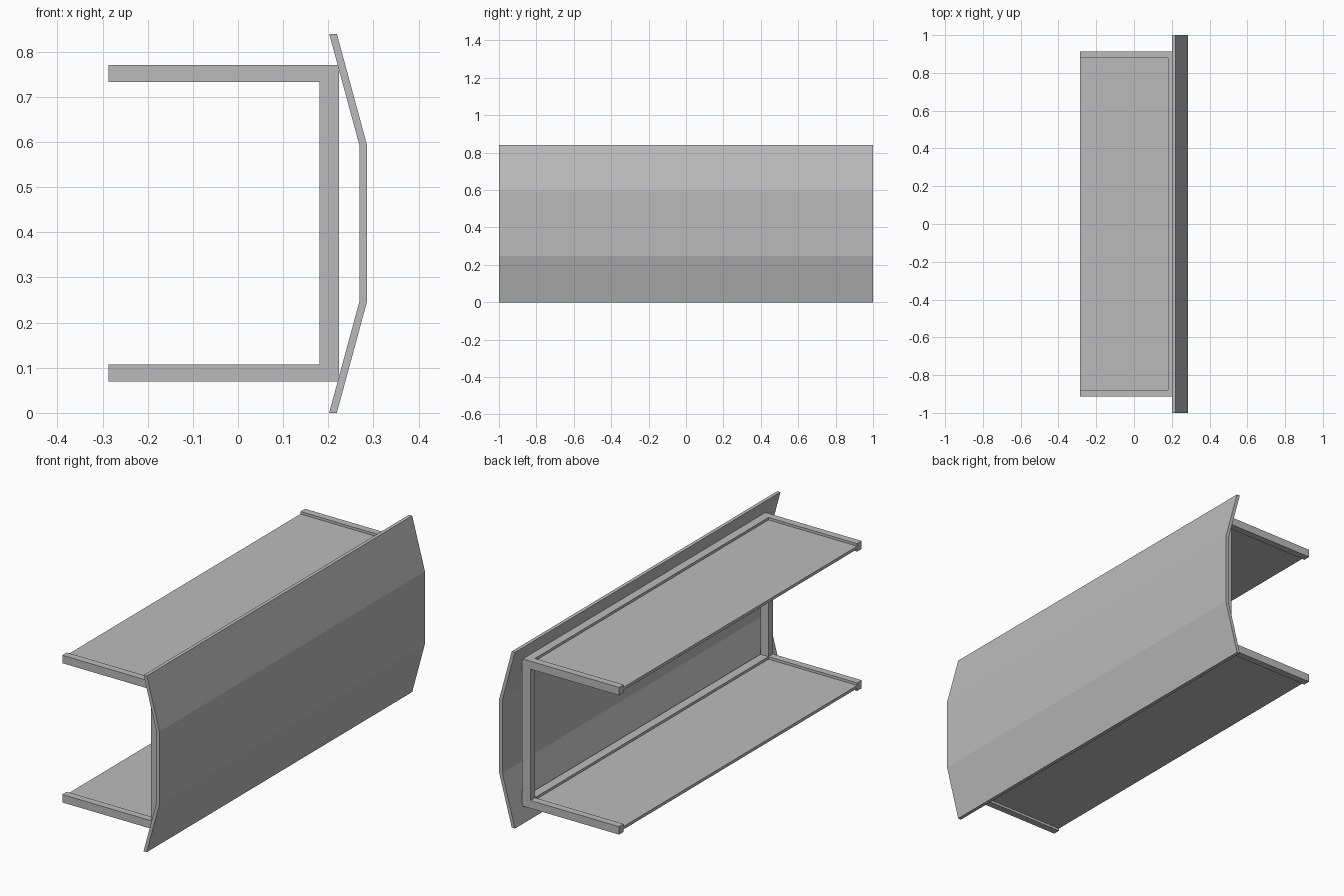
import bpy
import bmesh

cube = bpy.data.objects.get("Cube")
if cube:
    bpy.data.objects.remove(cube, do_unlink=True)

# One plain grey for every part
GREY = (0.5, 0.5, 0.5, 1.0)
grey = bpy.data.materials.new("plain grey")
grey.use_nodes = True
grey.diffuse_color = GREY
grey.node_tree.nodes["Principled BSDF"].inputs["Base Color"].default_value = GREY


def extrude_profile(name, points, y0, y1):
    """Flat-faced solid: an x/z outline swept from y0 to y1."""
    bm = bmesh.new()
    face = bm.faces.new([bm.verts.new((x, y0, z)) for x, z in points])
    swept = bmesh.ops.extrude_face_region(bm, geom=[face])["geom"]
    verts = [g for g in swept if isinstance(g, bmesh.types.BMVert)]
    bmesh.ops.translate(bm, verts=verts, vec=(0, y1 - y0, 0))
    bmesh.ops.recalc_face_normals(bm, faces=bm.faces)
    mesh = bpy.data.meshes.new(name)
    bm.to_mesh(mesh)
    bm.free()
    mesh.materials.append(grey)
    obj = bpy.data.objects.new(name, mesh)
    bpy.context.collection.objects.link(obj)
    return obj


def box(name, x0, x1, y0, y1, z0, z1):
    return extrude_profile(name, [(x0, z0), (x1, z0), (x1, z1), (x0, z1)], y0, y1)


BACK, INNER, OUTER = -0.287, 0.181, 0.224   # frame depth
LOW, HIGH, BAR = 0.069, 0.771, 0.038        # frame height and bar thickness
END, END_IN = 0.914, 0.88                   # frame length

# Bent facing panel
outer = [(0.219, 0), (0.286, 0.247), (0.286, 0.593), (0.219, 0.84)]
inner = [(0.202, 0.84), (0.269, 0.593), (0.269, 0.247), (0.202, 0)]
extrude_profile("facing_panel", outer + inner, -1, 1)

# C-shaped end frames
c_shape = [(BACK, LOW), (OUTER, LOW), (OUTER, HIGH), (BACK, HIGH),
           (BACK, HIGH - BAR), (INNER, HIGH - BAR),
           (INNER, LOW + BAR), (BACK, LOW + BAR)]
extrude_profile("front_end_frame", c_shape, -END, -END_IN)
extrude_profile("back_end_frame", c_shape, END_IN, END)

# Long rails and the thin shelves set in the middle of the bars
for level, z in (("lower", LOW), ("upper", HIGH - BAR)):
    box(level + "_rail", INNER, OUTER, -END_IN, END_IN, z, z + BAR)
    box(level + "_shelf", BACK, INNER, -END_IN, END_IN, z + 0.012, z + 0.026)
